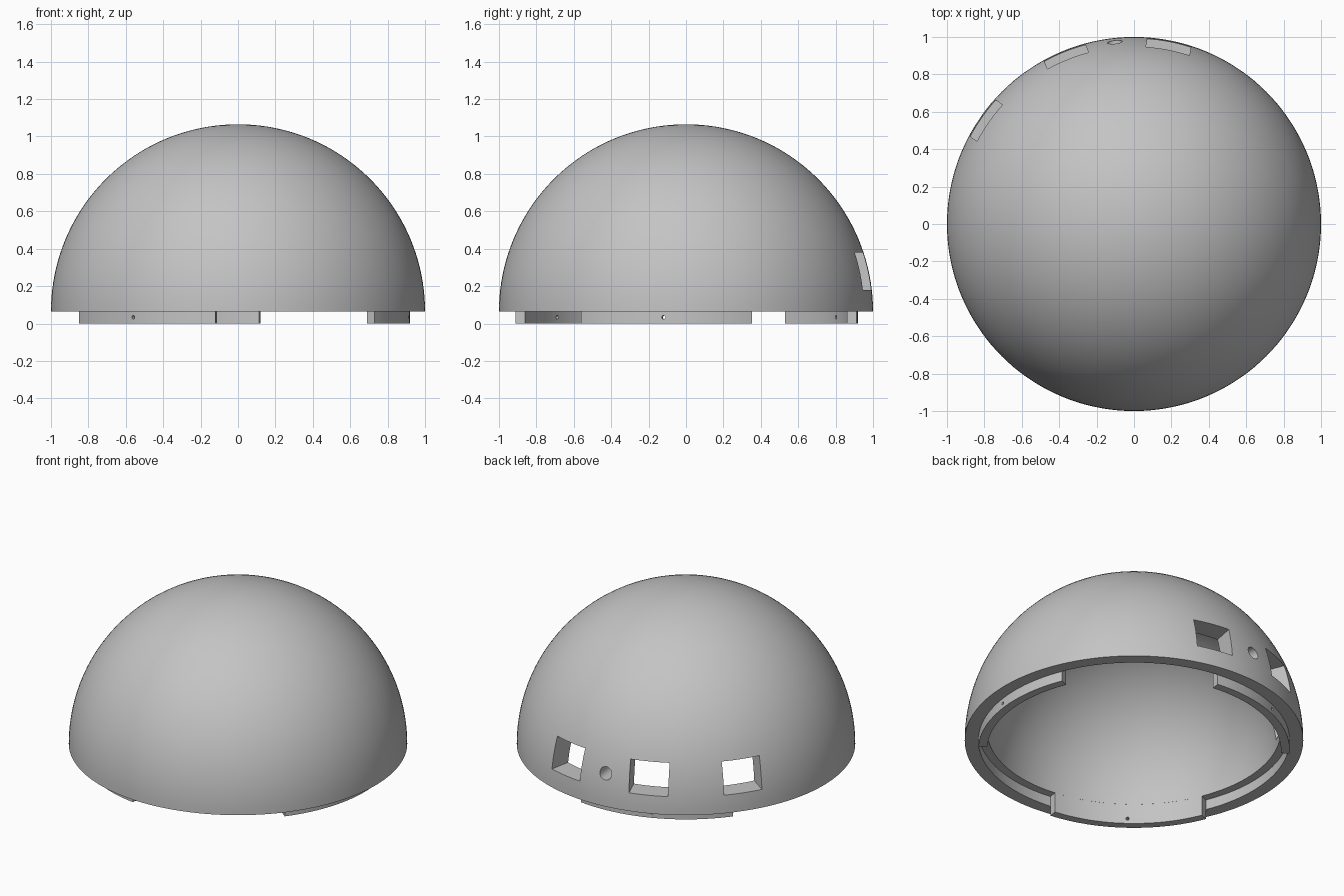
import bpy
import bmesh
from math import radians, sin, cos, asin, pi
from mathutils import Matrix, Vector

if "Cube" in bpy.data.objects:
    bpy.data.objects.remove(bpy.data.objects["Cube"], do_unlink=True)

BASE = 0.065           # height of the dome rim above the tab bottoms
R_OUT, R_IN = 1.0, 0.87
R_LIP = 0.92           # outer radius of tabs and of the rim rebate
STEP = 0.13            # top of the rebate
R_TAB = 0.868          # inner radius of tabs
TAB_MIDDLES = (-7.5, 112.5, 232.5)

grey = bpy.data.materials.new("plain grey")
grey.use_nodes = True
colour = (0.55, 0.55, 0.55, 1)
grey.diffuse_color = colour
grey.node_tree.nodes["Principled BSDF"].inputs["Base Color"].default_value = colour


def make_object(name, bm):
    bmesh.ops.recalc_face_normals(bm, faces=bm.faces)
    mesh = bpy.data.meshes.new(name)
    bm.to_mesh(mesh)
    bm.free()
    mesh.materials.append(grey)
    obj = bpy.data.objects.new(name, mesh)
    bpy.context.collection.objects.link(obj)
    return obj


def spin(name, points, start, sweep, steps, closed_profile):
    """Turn an (r, z) profile about the z axis."""
    bm = bmesh.new()
    turn = Matrix.Rotation(radians(start), 3, "Z")
    verts = [bm.verts.new(turn @ Vector((r, 0, z))) for r, z in points]
    edges = [bm.edges.new(pair) for pair in zip(verts, verts[1:])]
    if closed_profile:
        edges.append(bm.edges.new((verts[-1], verts[0])))
    bmesh.ops.spin(bm, geom=verts + edges, axis=(0, 0, 1), cent=(0, 0, 0),
                   angle=radians(sweep), steps=steps)
    bmesh.ops.remove_doubles(bm, verts=bm.verts, dist=1e-5)
    if closed_profile:
        bmesh.ops.holes_fill(bm, edges=[e for e in bm.edges if e.is_boundary], sides=0)
    return make_object(name, bm)


def radial(angle, z):
    """Frame whose x axis points outward through the shell wall."""
    spot = Vector((0.92 * cos(radians(angle)), 0.92 * sin(radians(angle)), z))
    return Matrix.Translation(spot) @ Matrix.Rotation(radians(angle), 4, "Z")


def box_cutter(angle, z, width, height):
    bm = bmesh.new()
    bmesh.ops.create_cube(bm, size=1, matrix=radial(angle, z) @ Matrix.Diagonal((0.4, width, height, 1)))
    return make_object("window_cutter", bm)


def round_cutter(angle, z, radius, sides):
    bm = bmesh.new()
    bmesh.ops.create_cone(bm, cap_ends=True, segments=sides, radius1=radius, radius2=radius,
                          depth=0.4, matrix=radial(angle, z) @ Matrix.Rotation(pi / 2, 4, "Y"))
    return make_object("hole_cutter", bm)


def cut(obj, cutters):
    for cutter in cutters:
        mod = obj.modifiers.new("cut", "BOOLEAN")
        mod.operation, mod.solver, mod.object = "DIFFERENCE", "EXACT", cutter
        cutter.hide_render = True
    bpy.context.view_layer.update()
    graph = bpy.context.evaluated_depsgraph_get()
    result = bpy.data.meshes.new_from_object(obj.evaluated_get(graph))
    obj.modifiers.clear()
    obj.data = result
    for cutter in cutters:
        bpy.data.objects.remove(cutter, do_unlink=True)


def arc(radius, first, last, count):
    angles = [first + (last - first) * i / count for i in range(count + 1)]
    return [(radius * cos(a), BASE + radius * sin(a)) for a in angles]


# Hollow dome with a stepped rim
low = asin((STEP - BASE) / R_IN)
profile = arc(R_OUT, pi / 2, 0, 40) + [(R_LIP, BASE), (R_LIP, STEP)] + arc(R_IN, low, pi / 2, 36)
dome = spin("dome_shell", profile, 0, 360, 144, False)

# Three windows and one round hole along the back
cut(dome, [box_cutter(a, 0.28, 0.237, 0.2) for a in (79, 112, 145)]
    + [round_cutter(96, 0.27, 0.04, 32)])

# Three locking tabs, each with a pin hole
parts = [dome]
section = [(R_TAB, 0), (R_LIP, 0), (R_LIP, STEP), (R_TAB, STEP)]
for number, middle in enumerate(TAB_MIDDLES, 1):
    tab = spin(f"rim_tab_{number}", section, middle - 30, 60, 24, True)
    cut(tab, [round_cutter(middle, 0.033, 0.01, 16)])
    parts.append(tab)

# Smooth curves, crisp edges
for obj in bpy.context.view_layer.objects:
    obj.select_set(obj in parts)
bpy.context.view_layer.objects.active = dome
bpy.ops.object.shade_smooth_by_angle(angle=radians(30))
